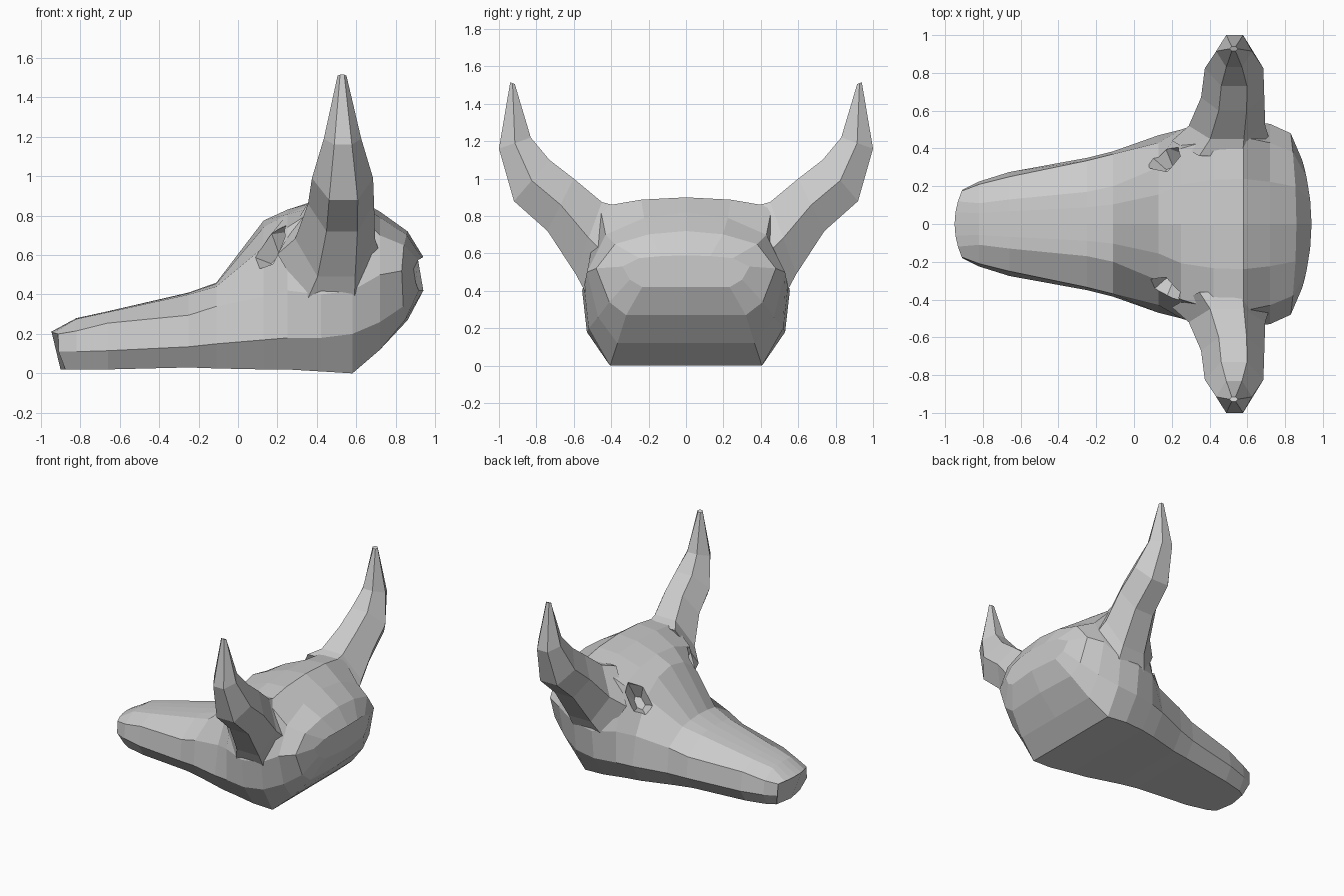
import bpy, bmesh
from mathutils import Vector

if "Cube" in bpy.data.objects:
    bpy.data.objects.remove(bpy.data.objects["Cube"], do_unlink=True)

# One plain bone grey
bone = bpy.data.materials.new("bone_grey")
bone.use_nodes = True
GREY = (0.6, 0.6, 0.6, 1.0)
bone.diffuse_color = GREY
bone.node_tree.nodes["Principled BSDF"].inputs["Base Color"].default_value = GREY


def make_object(name, bm):
    bmesh.ops.recalc_face_normals(bm, faces=bm.faces)
    mesh = bpy.data.meshes.new(name)
    bm.to_mesh(mesh)
    bm.free()
    mesh.materials.append(bone)
    obj = bpy.data.objects.new(name, mesh)
    bpy.context.collection.objects.link(obj)
    return obj


def loft(name, rings):
    """Skin closed rings of equal point count and cap both ends."""
    bm = bmesh.new()
    loops = [[bm.verts.new(point) for point in ring] for ring in rings]
    count = len(loops[0])
    for a, b in zip(loops, loops[1:]):
        for i in range(count):
            j = (i + 1) % count
            bm.faces.new((a[i], a[j], b[j], b[i]))
    bm.faces.new(loops[0])
    bm.faces.new(loops[-1])
    return make_object(name, bm)


def section(x, bottom, jaw_y, jaw_z, cheek_y, cheek_z, brow_y, brow_z, top, bow=0.0, tuck=0.0):
    """Symmetric cross-section; bow curves its sides along x, tuck moves its base."""
    half = [
        (jaw_y * 0.78, bottom),
        (jaw_y, jaw_z),
        (cheek_y, cheek_z),
        (brow_y, brow_z),
        (brow_y * 0.52, brow_z + (top - brow_z) * 0.75),
    ]
    outline = [(0, bottom)] + half + [(0, top)] + [(-y, z) for y, z in reversed(half)]
    widest = max(jaw_y, cheek_y)
    return [
        Vector((x + bow * (y / widest) ** 2 + (tuck if z == bottom else 0), y, z))
        for y, z in outline
    ]


# Skull: muzzle sections, then forehead and rounded back of the head
muzzle = [
    section(-0.95, 0.02, 0.18, 0.11, 0.175, 0.2, 0.12, 0.205, 0.21, bow=0.04, tuck=0.05),
    section(-0.82, 0.02, 0.225, 0.11, 0.21, 0.215, 0.11, 0.275, 0.28),
    section(-0.66, 0.02, 0.275, 0.115, 0.25, 0.255, 0.13, 0.31, 0.315),
    section(-0.25, 0.03, 0.35, 0.135, 0.335, 0.295, 0.17, 0.4, 0.41),
    section(-0.11, 0.025, 0.385, 0.15, 0.37, 0.34, 0.2, 0.44, 0.46),
]
cranium = [
    section(0.13, 0.02, 0.47, 0.17, 0.43, 0.39, 0.3, 0.64, 0.775),
    section(0.25, 0.02, 0.5, 0.18, 0.5, 0.42, 0.4, 0.74, 0.83),
    section(0.42, 0.01, 0.53, 0.18, 0.555, 0.4, 0.45, 0.85, 0.885),
    section(0.58, 0.0, 0.52, 0.2, 0.545, 0.42, 0.46, 0.85, 0.9),
    section(0.72, 0.12, 0.47, 0.26, 0.53, 0.5, 0.43, 0.7, 0.82),
    section(0.86, 0.27, 0.41, 0.34, 0.48, 0.52, 0.38, 0.65, 0.72, bow=-0.03),
    section(0.94, 0.42, 0.3, 0.46, 0.34, 0.53, 0.25, 0.575, 0.59, bow=-0.05),
]
skull = loft("skull", muzzle + cranium)


def horn_ring(inner, outer, front, back):
    """Six-sided ring with flat inner and outer edges and ridged front and back."""
    middle = [(a + b) / 2 for a, b in zip(inner, outer)]
    at = lambda t, yz: (front + (back - front) * t, *yz)
    return [at(0.28, inner), at(0.72, inner), at(1, middle),
            at(0.75, outer), at(0.28, outer), at(0, middle)]


# Horns: sweep outward, then curl upward to a narrow tip
horn_stations = [
    horn_ring((0.36, 0.85), (0.52, 0.36), 0.2, 0.72),
    horn_ring((0.45, 0.875), (0.59, 0.49), 0.29, 0.695),
    horn_ring((0.6, 1.0), (0.74, 0.72), 0.355, 0.69),
    horn_ring((0.73, 1.1), (0.92, 0.88), 0.375, 0.685),
    horn_ring((0.83, 1.22), (1.0, 1.16), 0.435, 0.625),
    horn_ring((0.915, 1.505), (0.94, 1.515), 0.505, 0.55),
]


def mirrored(point, side):
    return Vector((point[0], point[1] * side, point[2]))


# Eye socket cutters: tapered prisms facing out, forward and up
def socket_cutter(name, side):
    centre = Vector((0.16, 0.34, 0.63))
    outward = Vector((-0.45, 0.65, 0.6)).normalized()
    long_axis = Vector((0.6, -0.1, 0.8))
    long_axis = (long_axis - outward * long_axis.dot(outward)).normalized()
    short_axis = outward.cross(long_axis)
    outline = [(1, 0.25), (0.6, 0.8), (-0.45, 0.9), (-1, 0.1), (-0.6, -0.85), (0.55, -0.75)]
    rings = []
    for depth, scale in ((-0.1, 0.4), (0.0, 1.0), (0.16, 1.1)):
        rings.append([
            mirrored(centre + outward * depth
                     + long_axis * (a * 0.135 * scale)
                     + short_axis * (b * 0.085 * scale), side)
            for a, b in outline
        ])
    return loft(name, rings)


for label, side in (("left", 1), ("right", -1)):
    loft(label + "_horn", [[mirrored(p, side) for p in ring] for ring in horn_stations])

    cutter = socket_cutter(label + "_socket_cutter", side)
    cutter.hide_render = True
    cut = skull.modifiers.new(label + "_eye_socket", "BOOLEAN")
    cut.operation = "DIFFERENCE"
    cut.solver = "EXACT"
    cut.object = cutter
    bpy.context.view_layer.objects.active = skull
    bpy.ops.object.modifier_apply(modifier=cut.name)
    bpy.data.objects.remove(cutter, do_unlink=True)
